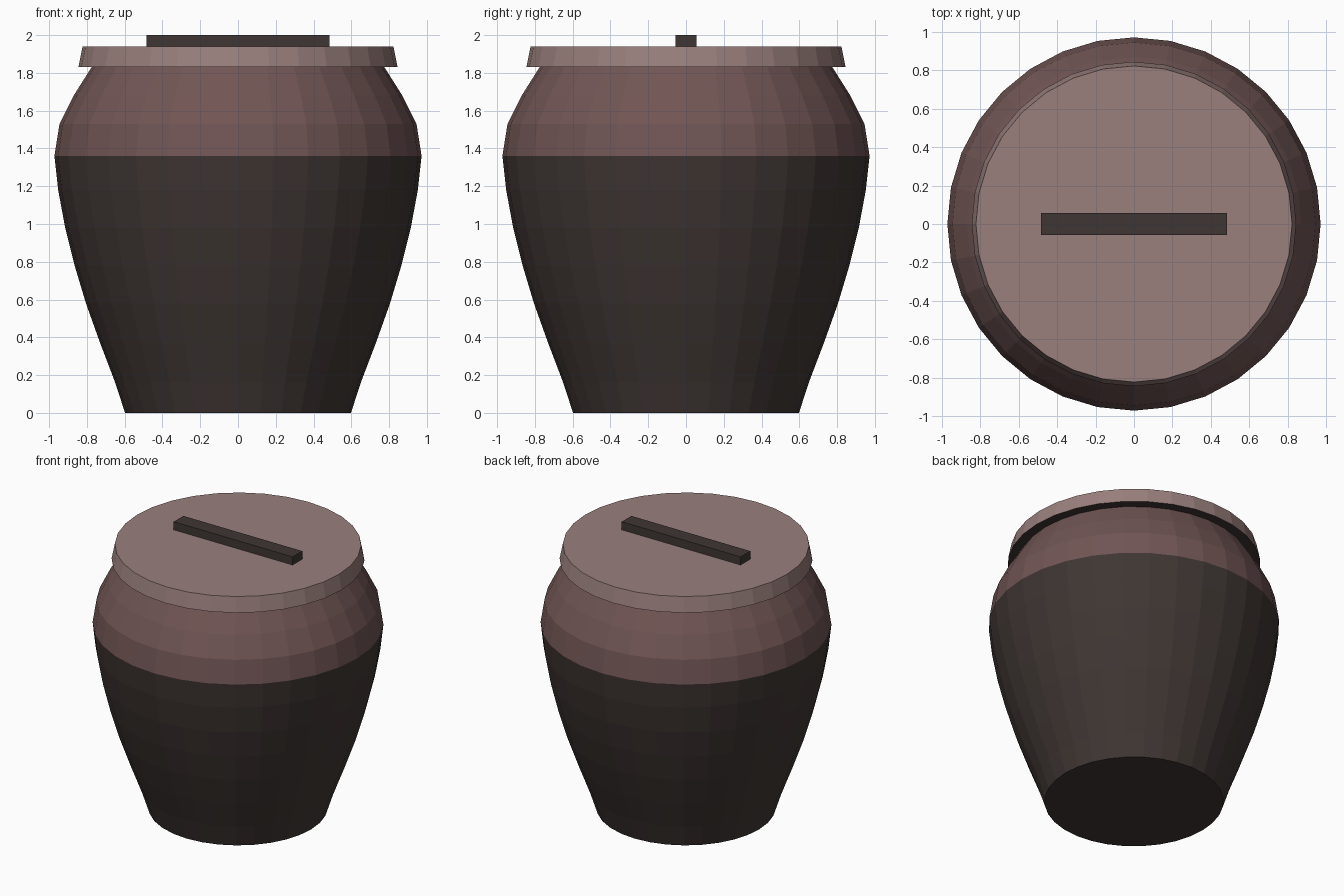
import bpy, bmesh
from math import sin, cos, tau

if "Cube" in bpy.data.objects:
    bpy.data.objects.remove(bpy.data.objects["Cube"])

SIDES = 32


def material(name, rgb):
    m = bpy.data.materials.new(name)
    m.diffuse_color = (*rgb, 1)
    m.use_nodes = True
    m.node_tree.nodes["Principled BSDF"].inputs["Base Color"].default_value = m.diffuse_color
    return m


dark = material("dark_clay", (0.05, 0.037, 0.033))
glaze = material("red_glaze", (0.165, 0.092, 0.09))
pale = material("pale_clay", (0.32, 0.215, 0.205))


def finish(name, bm, mats):
    bmesh.ops.recalc_face_normals(bm, faces=bm.faces)
    mesh = bpy.data.meshes.new(name)
    bm.to_mesh(mesh)
    bm.free()
    for m in mats:
        mesh.materials.append(m)
    obj = bpy.data.objects.new(name, mesh)
    bpy.context.collection.objects.link(obj)
    return obj


def lathe(name, profile, mats, band_material):
    """Closed turned solid; band_material(i) picks the slot of each band."""
    bm = bmesh.new()
    rings = [[bm.verts.new((r * cos(tau * k / SIDES), r * sin(tau * k / SIDES), z))
              for k in range(SIDES)] for r, z in profile]
    for i, (a, b) in enumerate(zip(rings, rings[1:])):
        for k in range(SIDES):
            n = (k + 1) % SIDES
            f = bm.faces.new((a[k], a[n], b[n], b[k]))
            f.material_index = band_material(i)
    bm.faces.new(rings[0][::-1]).material_index = band_material(-1)
    bm.faces.new(rings[-1]).material_index = band_material(len(profile))
    return finish(name, bm, mats)


# Jar body: dark below the widest ring, glazed shoulder above
body = [(0.598, 0), (0.65, 0.16), (0.73, 0.37), (0.805, 0.58), (0.865, 0.78),
        (0.915, 0.98), (0.952, 1.18), (0.972, 1.36),
        (0.945, 1.53), (0.87, 1.68), (0.775, 1.83), (0.75, 1.88)]
lathe("jar_body", body, [dark, glaze], lambda i: int(i >= 7))

# Lid: tapered disc with a shaded underside
lathe("lid", [(0.845, 1.83), (0.823, 1.94)], [dark, pale], lambda i: int(i >= 0))

# Handle bar across the lid
bm = bmesh.new()
bmesh.ops.create_cube(bm, size=1)
for v in bm.verts:
    v.co.x *= 0.97
    v.co.y *= 0.112
    v.co.z = 1.965 + v.co.z * 0.07
finish("lid_handle", bm, [dark])
